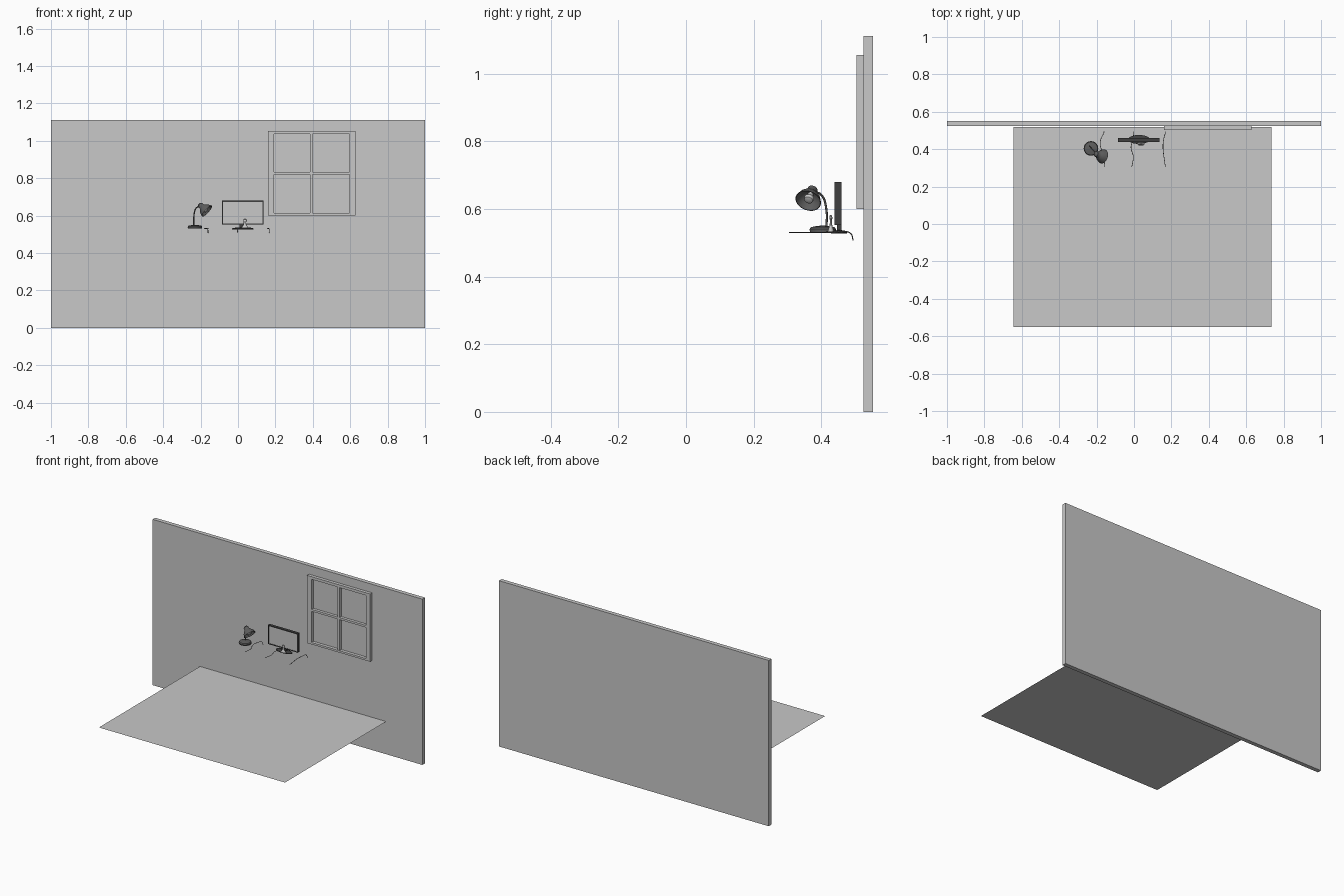
import bpy, bmesh, math
from mathutils import Vector

if "Cube" in bpy.data.objects:
    bpy.data.objects.remove(bpy.data.objects["Cube"])


def mat(name, v):
    m = bpy.data.materials.new(name)
    m.diffuse_color = (v, v, v, 1)
    m.use_nodes = True
    m.node_tree.nodes["Principled BSDF"].inputs["Base Color"].default_value = m.diffuse_color
    return m


GREY = mat("light grey", 0.58)
DARK = mat("dark grey", 0.11)
BLACK = mat("near black", 0.05)


def finish(name, bm, m, smooth=False):
    me = bpy.data.meshes.new(name)
    bm.normal_update()
    bm.to_mesh(me)
    bm.free()
    ob = bpy.data.objects.new(name, me)
    bpy.context.collection.objects.link(ob)
    me.materials.append(m)
    if smooth:
        bpy.ops.object.select_all(action='DESELECT')
        ob.select_set(True)
        bpy.context.view_layer.objects.active = ob
        bpy.ops.object.shade_smooth_by_angle(angle=math.radians(40))
    return ob


def add_box(bm, x0, x1, y0, y1, z0, z1):
    vs = bmesh.ops.create_cube(bm, size=1)["verts"]
    for v in vs:
        v.co = ((x0 + x1) / 2 + v.co.x * (x1 - x0),
                (y0 + y1) / 2 + v.co.y * (y1 - y0),
                (z0 + z1) / 2 + v.co.z * (z1 - z0))


def boxes(name, m, *dims):
    bm = bmesh.new()
    for d in dims:
        add_box(bm, *d)
    return finish(name, bm, m)


def lathe(name, profile, loc, m, axis=(0, 0, 1), scale=(1, 1, 1), n=32):
    """Revolve (radius, height) points around an axis."""
    bm = bmesh.new()
    rings = []
    for r, h in profile:
        if r == 0:
            rings.append([bm.verts.new((0, 0, h))])
        else:
            rings.append([bm.verts.new((r * math.cos(2 * math.pi * i / n),
                                        r * math.sin(2 * math.pi * i / n), h)) for i in range(n)])
    for a, b in zip(rings, rings[1:]):
        for i in range(n):
            j = (i + 1) % n
            q = [a[i % len(a)], a[j % len(a)], b[j % len(b)], b[i % len(b)]]
            bm.faces.new(list(dict.fromkeys(q)))
    bmesh.ops.recalc_face_normals(bm, faces=bm.faces)
    ob = finish(name, bm, m, True)
    ob.location = loc
    ob.scale = scale
    ob.rotation_euler = Vector((0, 0, 1)).rotation_difference(Vector(axis)).to_euler()
    return ob


def tube(name, pts, r, m):
    cu = bpy.data.curves.new(name, 'CURVE')
    cu.dimensions = '3D'
    cu.bevel_depth = r
    cu.bevel_resolution = 2
    cu.use_fill_caps = True
    sp = cu.splines.new('BEZIER')
    sp.bezier_points.add(len(pts) - 1)
    for p, co in zip(sp.bezier_points, pts):
        p.co = co
        p.handle_left_type = p.handle_right_type = 'AUTO'
    ob = bpy.data.objects.new(name, cu)
    bpy.context.collection.objects.link(ob)
    cu.materials.append(m)
    return ob


# raised horizontal sheet and back wall
bm = bmesh.new()
FZ = 0.222
bm.faces.new([bm.verts.new(c) for c in
              ((-0.645, -0.552, FZ), (0.735, -0.552, FZ), (0.735, 0.519, FZ), (-0.645, 0.519, FZ))])
finish("floor_sheet", bm, GREY)
boxes("wall", GREY, (-1, 1, 0.524, 0.552, 0, 1.111))

# window frame with mullions
Y0, Y1 = 0.503, 0.524
boxes("window_frame", GREY,
      (0.16, 0.192, Y0, Y1, 0.600, 1.054), (0.597, 0.627, Y0, Y1, 0.600, 1.054),
      (0.192, 0.597, Y0, Y1, 0.600, 0.613), (0.192, 0.597, Y0, Y1, 1.036, 1.054),
      (0.385, 0.399, Y0 + 0.002, Y1, 0.613, 1.036),
      (0.192, 0.597, Y0 + 0.002, Y1, 0.820, 0.834))

# monitor: dark casing, inset screen, stand
boxes("monitor_casing", BLACK,
      (-0.086, 0.136, 0.444, 0.459, 0.553, 0.680),
      (-0.086, -0.080, 0.439, 0.444, 0.553, 0.680), (0.130, 0.136, 0.439, 0.444, 0.553, 0.680),
      (-0.080, 0.130, 0.439, 0.444, 0.553, 0.559), (-0.080, 0.130, 0.439, 0.444, 0.674, 0.680))
boxes("screen", GREY, (-0.080, 0.130, 0.441, 0.4445, 0.559, 0.674))
lathe("monitor_base", [(0, 0), (1, 0), (1, 0.005), (0.7, 0.009), (0, 0.011)],
      (0.026, 0.452, 0.527), BLACK, scale=(0.058, 0.024, 1))
boxes("monitor_neck", BLACK, (0.008, 0.044, 0.446, 0.460, 0.534, 0.565))
# small pointed ornament before the screen
lathe("desk_ornament", [(0, 0), (0.019, 0), (0.014, 0.008), (0.007, 0.02), (0.006, 0.034),
                        (0.009, 0.038), (0.007, 0.046), (0, 0.049)],
      (0.037, 0.428, 0.534), GREY, scale=(1, 0.5, 1), n=16)

# desk lamp
lathe("lamp_base", [(0, 0), (0.038, 0), (0.039, 0.008), (0.035, 0.014), (0.015, 0.018), (0, 0.019)],
      (-0.23, 0.404, 0.532), DARK)
tube("lamp_arm", [(-0.236, 0.415, 0.545), (-0.236, 0.415, 0.595),
                  (-0.225, 0.402, 0.639), (-0.203, 0.378, 0.652)], 0.0032, DARK)
AX = Vector((0.72, -0.25, -0.65)).normalized()
MOUTH = Vector((-0.166, 0.361, 0.624))
lathe("lamp_shade", [(0, -0.06), (0.009, -0.058), (0.015, -0.052), (0.016, -0.038), (0.022, -0.031),
                     (0.032, -0.018), (0.039, 0), (0.037, 0), (0.030, -0.017), (0.02, -0.028),
                     (0, -0.034)], MOUTH, DARK, axis=AX)
lathe("lamp_bulb", [(0.008, -0.03), (0.009, -0.022), (0.015, -0.012), (0.013, -0.003), (0, 0.002)],
      MOUTH, GREY, axis=AX, n=20)

# loose cables, each dropping at its back end
for i, xs in enumerate([(-0.16, -0.162, -0.178, -0.178, -0.157, -0.16),
                        (-0.004, -0.002, -0.006, -0.016, -0.004, -0.012),
                        (0.168, 0.167, 0.158, 0.155, 0.160, 0.168)]):
    ys = (0.494, 0.486, 0.45, 0.41, 0.36, 0.305)
    zs = (0.507, 0.528, 0.531, 0.531, 0.531, 0.531)
    tube("cable_%d" % (i + 1), list(zip(xs, ys, zs)), 0.0016, DARK)
